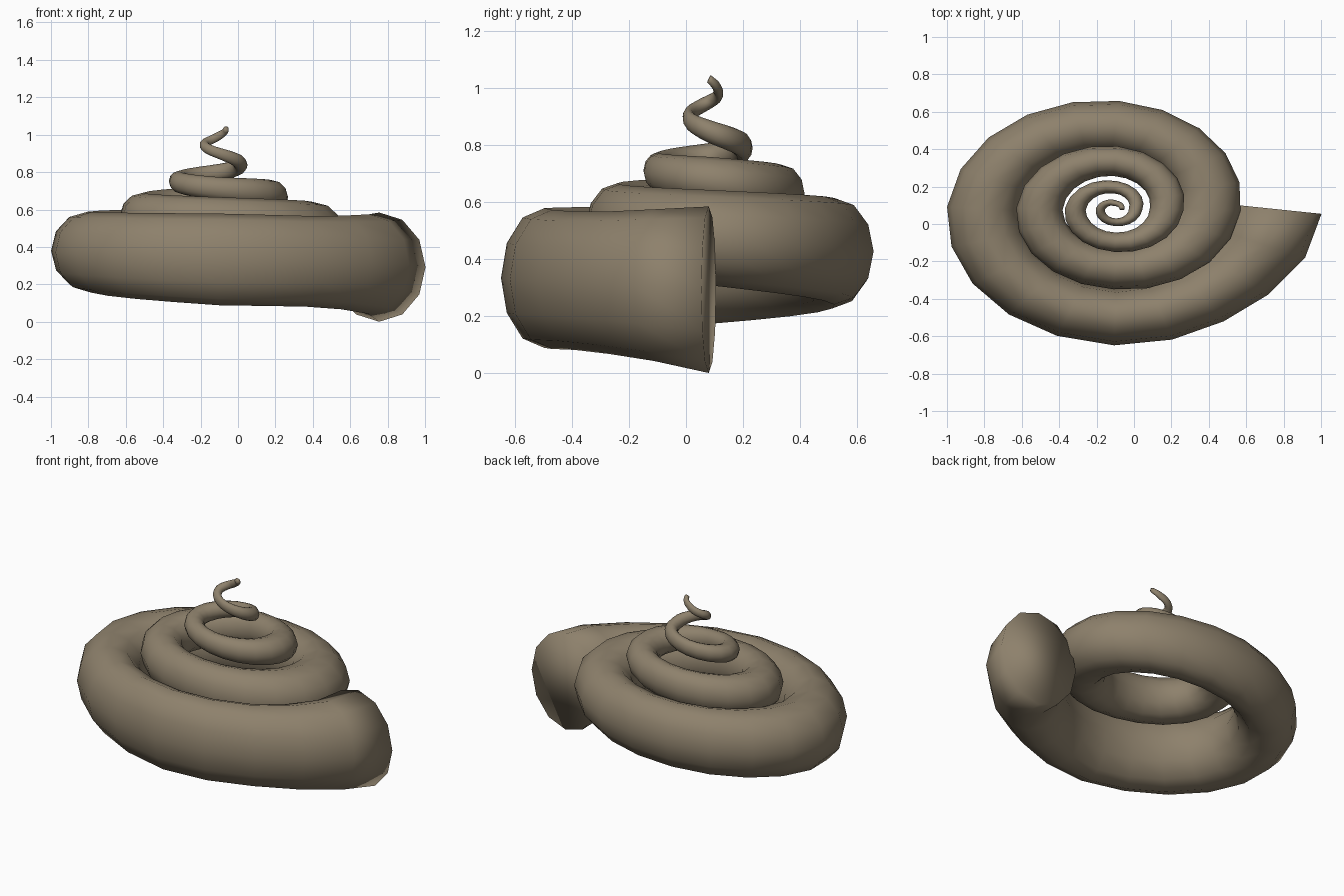
import bpy, bmesh, math
from mathutils import Vector

if "Cube" in bpy.data.objects:
    bpy.data.objects.remove(bpy.data.objects["Cube"])

CX, CY, SQUASH = -0.10, 0.08, 0.74   # spiral axis and flattening along y
RINGS_PER_TURN, SIDES, TURNS = 20, 12, 4

# quarter turn, outer reach, tube half width, tube half height, tube centre height
KEYS = [
    (0, 1.105, .250, .292, .292), (.2, 1.075, .235, .266, .308), (.5, 1.00, .215, .242, .321),
    (1, .985, .205, .245, .333), (2, .900, .196, .208, .380), (3, .782, .188, .187, .427),
    (4, .670, .176, .167, .475), (5, .580, .148, .143, .523), (6, .530, .124, .122, .568),
    (7, .455, .108, .103, .627), (8, .365, .090, .083, .675), (9, .310, .070, .063, .710),
    (10, .270, .056, .054, .752), (11, .203, .045, .046, .798), (12, .145, .036, .039, .848),
    (13, .124, .028, .029, .900), (14, .105, .025, .025, .950), (15, .062, .021, .022, .995),
    (16, .050, .014, .015, 1.032),
]


def sample(q):
    """Tube measurements at quarter turn q."""
    for a, b in zip(KEYS, KEYS[1:]):
        if q <= b[0]:
            break
    f = (q - a[0]) / (b[0] - a[0])
    return [u + (v - u) * f for u, v in zip(a[1:], b[1:])]


def centre(q):
    """Point on the tube centre line, before the y flattening."""
    reach, half, _, z = sample(q)
    t = q * math.pi / 2
    r = reach - half
    return Vector((r * math.cos(t), -r * math.sin(t), z))


# Tapering coiled tube
bm = bmesh.new()
rings = []
for i in range(RINGS_PER_TURN * TURNS + 1):
    q = 4 * i / RINGS_PER_TURN
    _, half, height, _ = sample(q)
    c = centre(q)
    tan = centre(min(q + .2, 16)) - centre(max(q - .2, 0))
    side = Vector((-tan.y, tan.x, 0)).normalized()
    if i == 0:                       # the mouth faces almost straight back
        side = Vector((1, -.14, 0)).normalized()
    up = Vector((0, 0, 1))
    if q > 11:                       # the thin tip climbs steeply
        up = tan.cross(side).normalized()
        up *= 1 if up.z > 0 else -1
    ring = []
    for k in range(SIDES):
        a = 2 * math.pi * k / SIDES
        p = c + side * half * math.cos(a) + up * height * math.sin(a)
        ring.append(bm.verts.new((CX + p.x, CY + p.y * SQUASH, p.z)))
    rings.append(ring)
for r0, r1 in zip(rings, rings[1:]):
    for k in range(SIDES):
        n = (k + 1) % SIDES
        bm.faces.new((r0[k], r0[n], r1[n], r1[k]))

# Closed mouth and tip
bm.faces.new(rings[0])
bm.faces.new(rings[-1])
bmesh.ops.recalc_face_normals(bm, faces=bm.faces)
for f in bm.faces:
    f.smooth = True

mesh = bpy.data.meshes.new("spiral_shell")
bm.to_mesh(mesh)
bm.free()
shell = bpy.data.objects.new("spiral_shell", mesh)
bpy.context.collection.objects.link(shell)

# Brown-grey shell colour
mat = bpy.data.materials.new("shell_brown")
mat.diffuse_color = (0.27, 0.22, 0.15, 1)
mat.use_nodes = True
mat.node_tree.nodes["Principled BSDF"].inputs["Base Color"].default_value = mat.diffuse_color
mesh.materials.append(mat)
